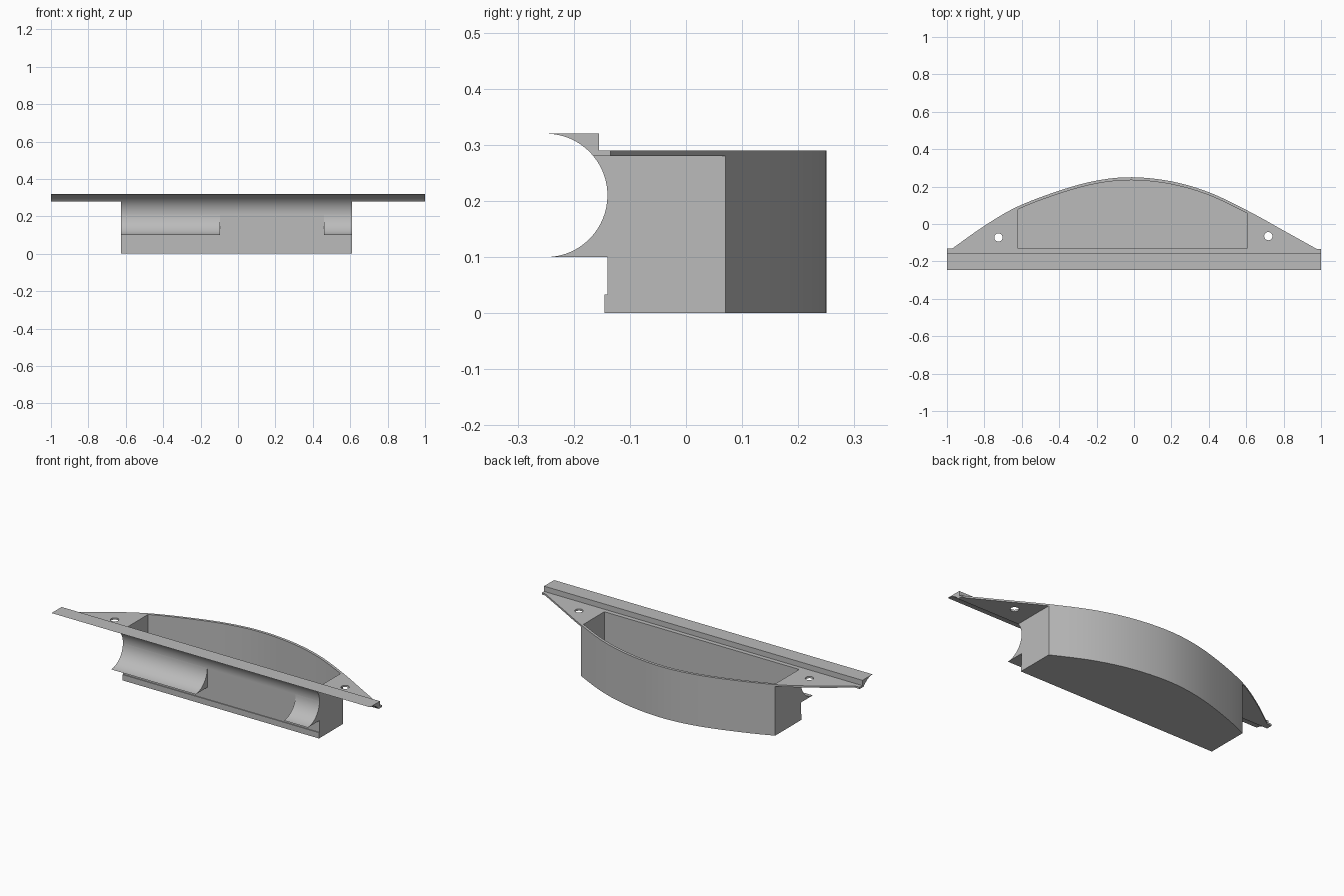
import bpy, bmesh, math

cube = bpy.data.objects.get("Cube")
if cube:
    bpy.data.objects.remove(cube, do_unlink=True)

grey = bpy.data.materials.new("plain grey")
grey.use_nodes = True
colour = (0.5, 0.5, 0.5, 1)
grey.diffuse_color = colour
grey.node_tree.nodes["Principled BSDF"].inputs["Base Color"].default_value = colour

LEFT, RIGHT = -0.625, 0.61      # tray ends
WALL = -0.14                    # front wall plane
AXIS_Y, AXIS_Z, RADIUS = -0.25, 0.21, 0.11   # concave saddle cylinder


def prism(name, outline, low, high, axis="Z"):
    """Extrude a closed outline, (x, y) along Z or (y, z) along X."""
    place = (lambda a, b, c: (a, b, c)) if axis == "Z" else (lambda a, b, c: (c, a, b))
    bm = bmesh.new()
    base = bm.faces.new([bm.verts.new(place(a, b, low)) for a, b in outline])
    top = bmesh.ops.extrude_face_region(bm, geom=[base])["geom"]
    verts = [v for v in top if isinstance(v, bmesh.types.BMVert)]
    bmesh.ops.translate(bm, verts=verts, vec=place(0, 0, high - low))
    bmesh.ops.recalc_face_normals(bm, faces=bm.faces[:])
    mesh = bpy.data.meshes.new(name)
    bm.to_mesh(mesh)
    bm.free()
    mesh.materials.append(grey)
    obj = bpy.data.objects.new(name, mesh)
    bpy.context.collection.objects.link(obj)
    return obj


def activate(obj):
    bpy.ops.object.select_all(action="DESELECT")
    obj.select_set(True)
    bpy.context.view_layer.objects.active = obj


def cut(obj, cutters):
    activate(obj)
    for cutter in cutters:
        mod = obj.modifiers.new("cut", "BOOLEAN")
        mod.operation = "DIFFERENCE"
        mod.solver = "EXACT"
        mod.object = cutter
        bpy.ops.object.modifier_apply(modifier=mod.name)


def spline(points, steps=6):
    """Smooth curve through the points."""
    pts = [points[0]] + points + [points[-1]]
    out = []
    for p, q, r, s in zip(pts, pts[1:], pts[2:], pts[3:]):
        for i in range(steps):
            t = i / steps
            out.append(tuple(
                b + t * (c - a) / 2 + t * t * (a - 2.5 * b + 2 * c - d / 2)
                + t ** 3 * (1.5 * (b - c) + (d - a) / 2)
                for a, b, c, d in zip(p, q, r, s)))
    return out + [points[-1]]


def arc(start, end, steps=16):
    angles = [math.radians(start + (end - start) * i / steps) for i in range(steps + 1)]
    return [(AXIS_Y + RADIUS * math.cos(a), AXIS_Z + RADIUS * math.sin(a)) for a in angles]


# Bowed back edge, shared by the flange, tray and cavity
bow = spline([(-0.97, -0.13), (-0.8, -0.01), (LEFT, 0.092), (-0.4, 0.178),
              (-0.2, 0.232), (-0.01, 0.25), (0.2, 0.228), (0.4, 0.17),
              (RIGHT, 0.07), (0.8, -0.035), (0.98, -0.135)])


def bowed_outline(x0, x1, front, inset):
    def height(x):
        for (xa, ya), (xb, yb) in zip(bow, bow[1:]):
            if xa <= x <= xb:
                return ya + (yb - ya) * (x - xa) / (xb - xa) - inset
    middle = [(x, y - inset) for x, y in bow if x0 + 0.002 < x < x1 - 0.002]
    return [(x0, front), (x0, height(x0))] + middle + [(x1, height(x1)), (x1, front)]


# Cutters for the open cavity and the screw holes
cavity = prism("cavity_cutter", bowed_outline(-0.62, 0.604, -0.13, 0.016), 0.012, 0.5)
holes = []
for hx, hy in ((-0.725, -0.072), (0.718, -0.065)):
    ring = [(hx + 0.022 * math.cos(i * math.tau / 24), hy + 0.022 * math.sin(i * math.tau / 24))
            for i in range(24)]
    holes.append(prism("hole_cutter", ring, 0.2, 0.4))

# Tray body with a hollow inside
tray = prism("tray", bowed_outline(LEFT, RIGHT, WALL, 0), 0, 0.28)
cut(tray, [cavity])

# Thin mounting flange
flange = prism("flange", [(-1, WALL), (-1, -0.13)] + bow + [(1, -0.135), (1, WALL)], 0.28, 0.29)
cut(flange, [cavity] + holes)

# Full length front rail with a concave underside
rim_angle = math.degrees(math.acos(0.005 / RADIUS))
flange_angle = math.degrees(math.asin(0.07 / RADIUS))
rail = prism("front_rail", arc(flange_angle, rim_angle)
             + [(-0.155, 0.32), (-0.155, 0.29), (WALL, 0.29), (WALL, 0.28)], -1, 1, "X")

# Upper half of the concave saddle along the tray
upper = prism("upper_saddle", arc(0, flange_angle) + [(WALL, 0.28)], LEFT, RIGHT, "X")

# Lower saddle cradles, one at each end of the tray
cradle = arc(-rim_angle, 0) + [(WALL, 0.1)]
right_cradle = prism("right_cradle", cradle, LEFT, -0.095, "X")
left_cradle = prism("left_cradle", cradle, 0.46, RIGHT, "X")

# Low lip along the bottom of the front wall
prism("bottom_lip", [(-0.145, 0), (WALL, 0), (WALL, 0.033), (-0.145, 0.033)], LEFT, RIGHT, "X")

for cutter in [cavity] + holes:
    bpy.data.objects.remove(cutter, do_unlink=True)

for part in (tray, flange, rail, upper, right_cradle, left_cradle):
    activate(part)
    bpy.ops.object.shade_smooth_by_angle(angle=math.radians(30))
